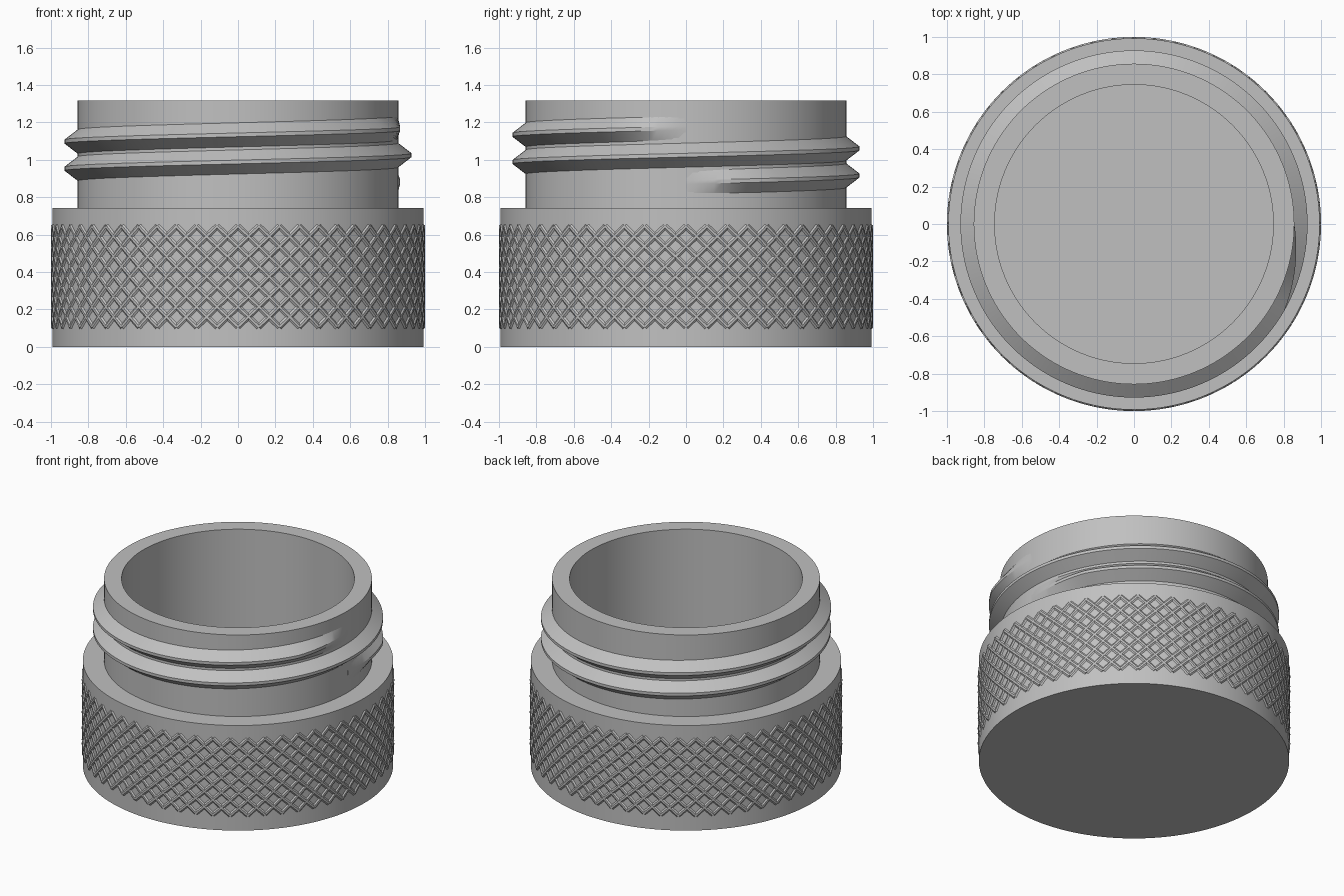
import bpy
import bmesh
from math import sin, cos, tau, radians

cube = bpy.data.objects.get("Cube")
if cube:
    bpy.data.objects.remove(cube, do_unlink=True)

BODY_R = 0.993
NECK_R = 0.857
NECK_IN = 0.745
SHOULDER = 0.742
TOP = 1.318

metal = bpy.data.materials.new("grey metal")
GREY = (0.53, 0.53, 0.53, 1)
metal.diffuse_color = GREY
metal.use_nodes = True
metal.node_tree.nodes["Principled BSDF"].inputs["Base Color"].default_value = GREY


def polar(r, a, z):
    return (r * cos(a), r * sin(a), z)


def finish(name, bm, angle):
    bmesh.ops.recalc_face_normals(bm, faces=bm.faces)
    mesh = bpy.data.meshes.new(name)
    bm.to_mesh(mesh)
    bm.free()
    mesh.materials.append(metal)
    ob = bpy.data.objects.new(name, mesh)
    bpy.context.collection.objects.link(ob)
    bpy.ops.object.select_all(action='DESELECT')
    ob.select_set(True)
    bpy.context.view_layer.objects.active = ob
    bpy.ops.object.shade_smooth_by_angle(angle=radians(angle))
    return ob


def sweep(bm, sections):
    """Skin a list of closed cross-sections and cap both ends."""
    rings = [[bm.verts.new(p) for p in s] for s in sections]
    n = len(rings[0])
    for a, b in zip(rings, rings[1:]):
        for i in range(n):
            j = (i + 1) % n
            bm.faces.new((a[i], a[j], b[j], b[i]))
    bm.faces.new(rings[0])
    bm.faces.new(rings[-1])


# Cup: knurled base and hollow neck turned from one profile
profile = [(0, 0), (BODY_R, 0), (BODY_R, SHOULDER), (NECK_R, SHOULDER),
           (NECK_R, TOP), (NECK_IN, TOP), (NECK_IN, 0.11), (0, 0.11)]
bm = bmesh.new()
verts = [bm.verts.new((r, 0, z)) for r, z in profile]
edges = [bm.edges.new(pair) for pair in zip(verts, verts[1:])]
bmesh.ops.spin(bm, geom=verts + edges, cent=(0, 0, 0), axis=(0, 0, 1),
               angle=tau, steps=144)
bmesh.ops.remove_doubles(bm, verts=bm.verts, dist=0.0001)
finish("cup_body", bm, 30)

# Screw thread: two right-handed turns that fade into the neck at both ends
TURNS, PITCH, START = 2, 0.145, 0.88
FADE = radians(30)
STEPS = 288
bm = bmesh.new()
sections = []
for k in range(STEPS + 1):
    a = TURNS * tau * k / STEPS
    z = START + PITCH * a / tau
    grow = max(0.01, min(1, a / FADE, (TURNS * tau - a) / FADE))
    crest = NECK_R + 0.071 * grow
    root = NECK_R - 0.002
    sections.append([polar(root, a, z - 0.066), polar(crest, a, z - 0.01),
                     polar(crest, a, z + 0.01), polar(root, a, z + 0.066)])
sweep(bm, sections)
finish("screw_thread", bm, 25)

# Knurling: crossing left- and right-handed helical ribs
COUNT, ROWS = 56, 5
LOW, HIGH = 0.107, 0.645
SEGS = 24
TWIST = tau * ROWS / COUNT
RIB = [(-0.018, BODY_R - 0.006), (-0.015, BODY_R), (-0.006, 1.0),
       (0.006, 1.0), (0.015, BODY_R), (0.018, BODY_R - 0.006)]
for name, hand in (("right_hand_knurl", 1), ("left_hand_knurl", -1)):
    bm = bmesh.new()
    for i in range(COUNT):
        sections = []
        for k in range(SEGS + 1):
            t = k / SEGS
            a = tau * i / COUNT + hand * TWIST * t
            z = LOW + (HIGH - LOW) * t
            # offset across the rib, square to its 45 degree slope
            sections.append([polar(r, a + hand * 0.7 * w, z - 0.7 * w)
                             for w, r in RIB])
        sweep(bm, sections)
    finish(name, bm, 25)
